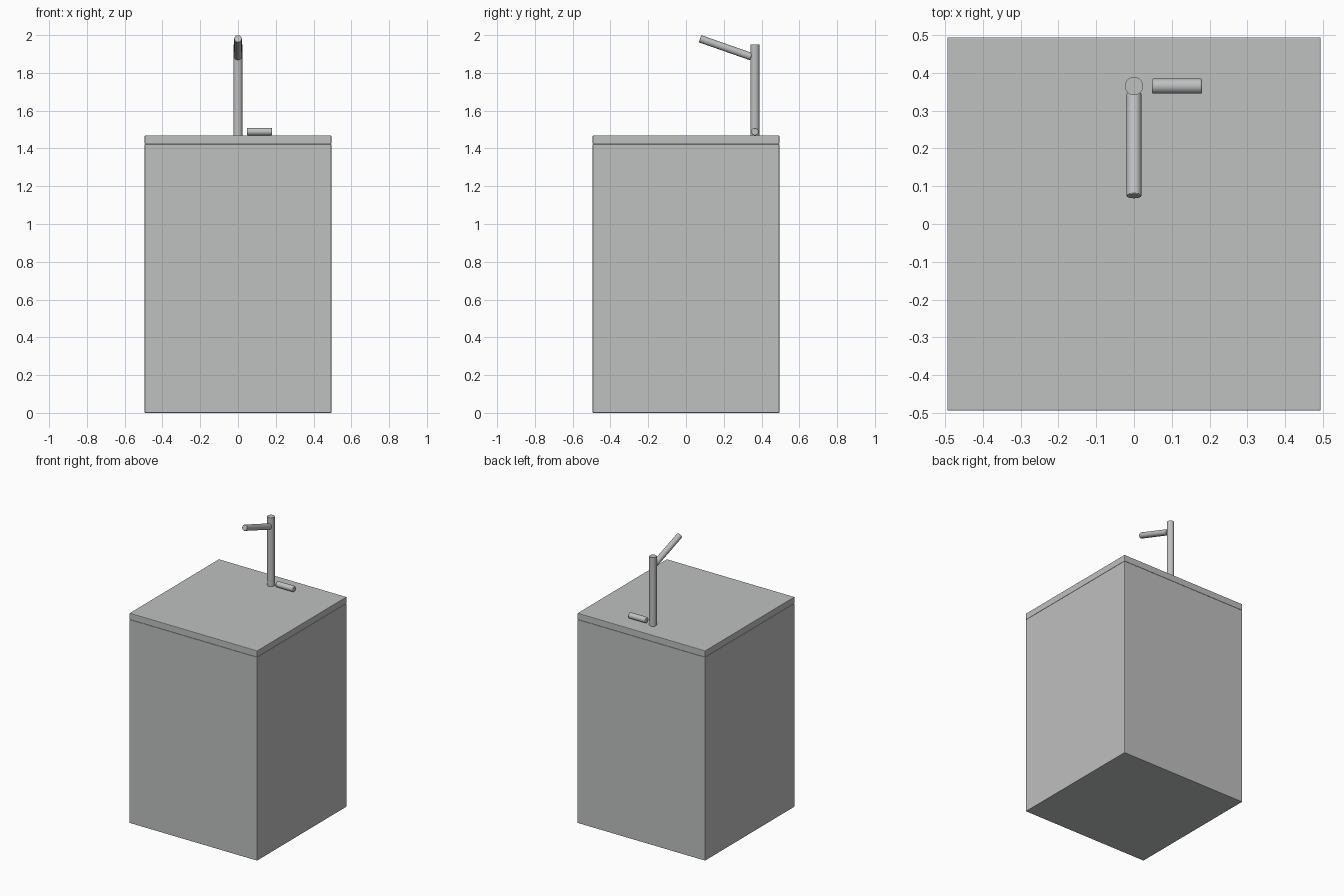
import bpy, math
from mathutils import Vector

if "Cube" in bpy.data.objects:
    bpy.data.objects.remove(bpy.data.objects["Cube"])

# One neutral metal colour for everything
steel = bpy.data.materials.new("steel_grey")
steel.diffuse_color = (0.52, 0.525, 0.53, 1)
steel.use_nodes = True
steel.node_tree.nodes["Principled BSDF"].inputs["Base Color"].default_value = steel.diffuse_color


def finish(obj, name, bevel=0.0):
    obj.name = name
    obj.data.materials.append(steel)
    if bevel:
        mod = obj.modifiers.new("soft_edges", 'BEVEL')
        mod.width = bevel
        mod.segments = 2
        mod.limit_method = 'ANGLE'
        mod.angle_limit = math.radians(40)
    return obj


def box(name, half, z0, z1, bevel):
    bpy.ops.mesh.primitive_cube_add(size=1, location=(0, 0, (z0 + z1) / 2))
    obj = bpy.context.object
    obj.scale = (2 * half, 2 * half, z1 - z0)
    bpy.ops.object.transform_apply(location=False, rotation=False, scale=True)
    return finish(obj, name, bevel)


def rod(name, start, end, radius, bevel=0.0):
    a, b = Vector(start), Vector(end)
    bpy.ops.mesh.primitive_cylinder_add(vertices=32, radius=radius,
                                        depth=(b - a).length, location=(a + b) / 2)
    obj = bpy.context.object
    obj.rotation_euler = (b - a).to_track_quat('Z', 'Y').to_euler()
    bpy.ops.object.shade_smooth_by_angle(angle=math.radians(35))
    return finish(obj, name, bevel)


# Cabinet and worktop
box("cabinet", 0.494, 0.0, 1.423, 0.003)
box("worktop", 0.494, 1.423, 1.469, 0.003)

# Tap: upright pipe, raised spout and lever lying on the worktop
rod("tap_pipe", (0, 0.365, 1.465), (0, 0.365, 1.95), 0.024)
rod("tap_spout", (0, 0.074, 1.981), (0, 0.345, 1.886), 0.02, 0.002)
rod("tap_lever", (0.048, 0.365, 1.489), (0.18, 0.365, 1.489), 0.02, 0.004)
